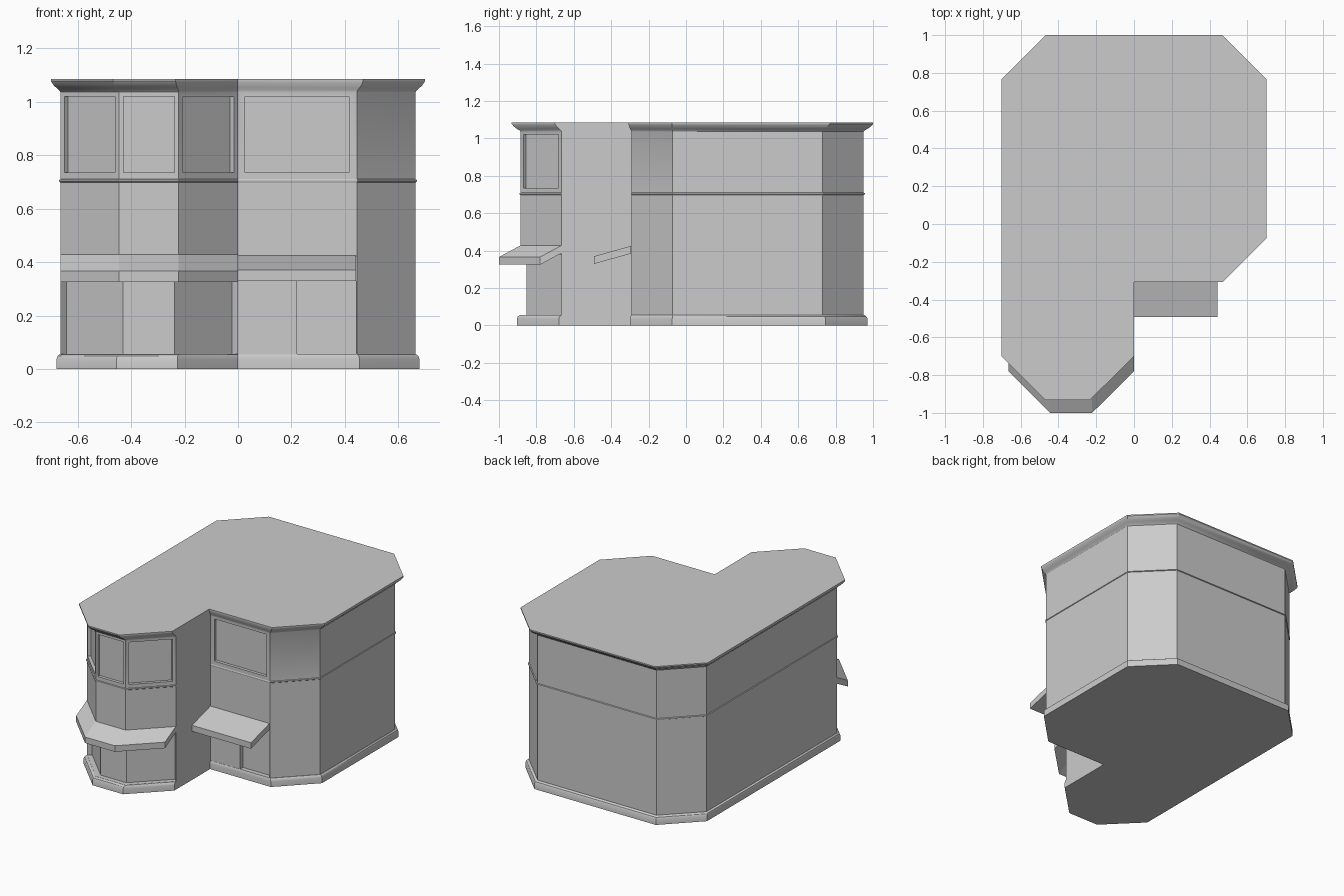
import bpy, bmesh
from mathutils import Vector

if "Cube" in bpy.data.objects:
    bpy.data.objects.remove(bpy.data.objects["Cube"])

BAY = [(-.665, -.665), (-.445, -.885), (-.222, -.885), (0, -.665)]
WALL = BAY + [(0, -.292), (.445, -.292), (.665, -.072),
              (.665, .73), (.445, .95), (-.445, .95), (-.665, .73)]


def make(name, rings, loop=False):
    """Skin a stack of equal closed rings, capped at both ends."""
    bm = bmesh.new()
    vs = [[bm.verts.new(p) for p in r] for r in rings]
    n = len(rings[0])
    for a, b in zip(vs, vs[1:]):
        for i in range(n):
            j = (i + 1) % n
            bm.faces.new((a[i], a[j], b[j], b[i]))
    bm.faces.new(vs[0][::-1])
    bm.faces.new(vs[-1])
    bmesh.ops.recalc_face_normals(bm, faces=bm.faces)
    me = bpy.data.meshes.new(name)
    bm.to_mesh(me)
    bm.free()
    ob = bpy.data.objects.new(name, me)
    bpy.context.collection.objects.link(ob)
    return ob


def prism(name, outline, z0, z1):
    return make(name, [[(x, y, z) for x, y in outline] for z in (z0, z1)])


def cut(target, cutter):
    m = target.modifiers.new("cut", 'BOOLEAN')
    m.operation, m.solver, m.object = 'DIFFERENCE', 'EXACT', cutter
    bpy.context.view_layer.objects.active = target
    bpy.ops.object.modifier_apply(modifier=m.name)
    bpy.data.objects.remove(cutter)


# Building shell: plinth, walls, string course, cornice as (scale, height)
profile = [(1.022, 0), (1.022, .036), (1.016, .048), (1.004, .055), (1, .055),
           (1, .698), (1.006, .701), (1.006, .707), (1, .710),
           (1, 1.036), (1.006, 1.043), (1.022, 1.052), (1.038, 1.062),
           (1.049, 1.073), (1.053, 1.078), (1.053, 1.086)]
shell = make("building_shell", [[(x * s, y * s, z) for x, y in WALL] for s, z in profile])

# Upper windows: shallow recess in each bay face and the wing front
def window(a, b, t0, t1):
    a, b = Vector(a), Vector(b)
    d = (b - a).normalized()
    out = Vector((d.y, -d.x))
    p, q = a.lerp(b, t0), a.lerp(b, t1)
    quad = [p - out * .02, q - out * .02, q + out * .05, p + out * .05]
    cut(shell, prism("window_cutter", quad, .735, 1.02))

for a, b in zip(BAY, BAY[1:]):
    window(a, b, .07, .93)
window((0, -.292), (.445, -.292), .06, .935)

# Ground-floor shopfront recess around the bay
shop = [(-.642, -.642), (-.43, -.854), (-.237, -.854), (-.023, -.642),
        (.037, -.702), (-.18, -.98), (-.49, -.98), (-.725, -.725)]
cut(shell, prism("shop_cutter", shop, .056, .38))

# Recessed doorway on the wing front
door = [(.22, -.262), (.442, -.262), (.442, -.4), (.22, -.4)]
cut(shell, prism("door_cutter", door, .056, .38))

# Smooth the moulded cornice, keep the wall corners sharp
bpy.ops.object.select_all(action='DESELECT')
shell.select_set(True)
bpy.context.view_layer.objects.active = shell
bpy.ops.object.shade_smooth_by_angle(angle=.5)


# Awnings: sloped slab swept along a wall path
def awning(name, path, reach, z_wall, z_front, thick):
    rings = [[(x, y, z_wall), (x, y - reach, z_front),
              (x, y - reach, z_front - thick), (x, y, z_wall - thick)] for x, y in path]
    make(name, rings)

awning("bay_awning", BAY, .115, .428, .366, .041)
awning("door_awning", [(0, -.295), (.442, -.295)], .197, .425, .37, .041)
